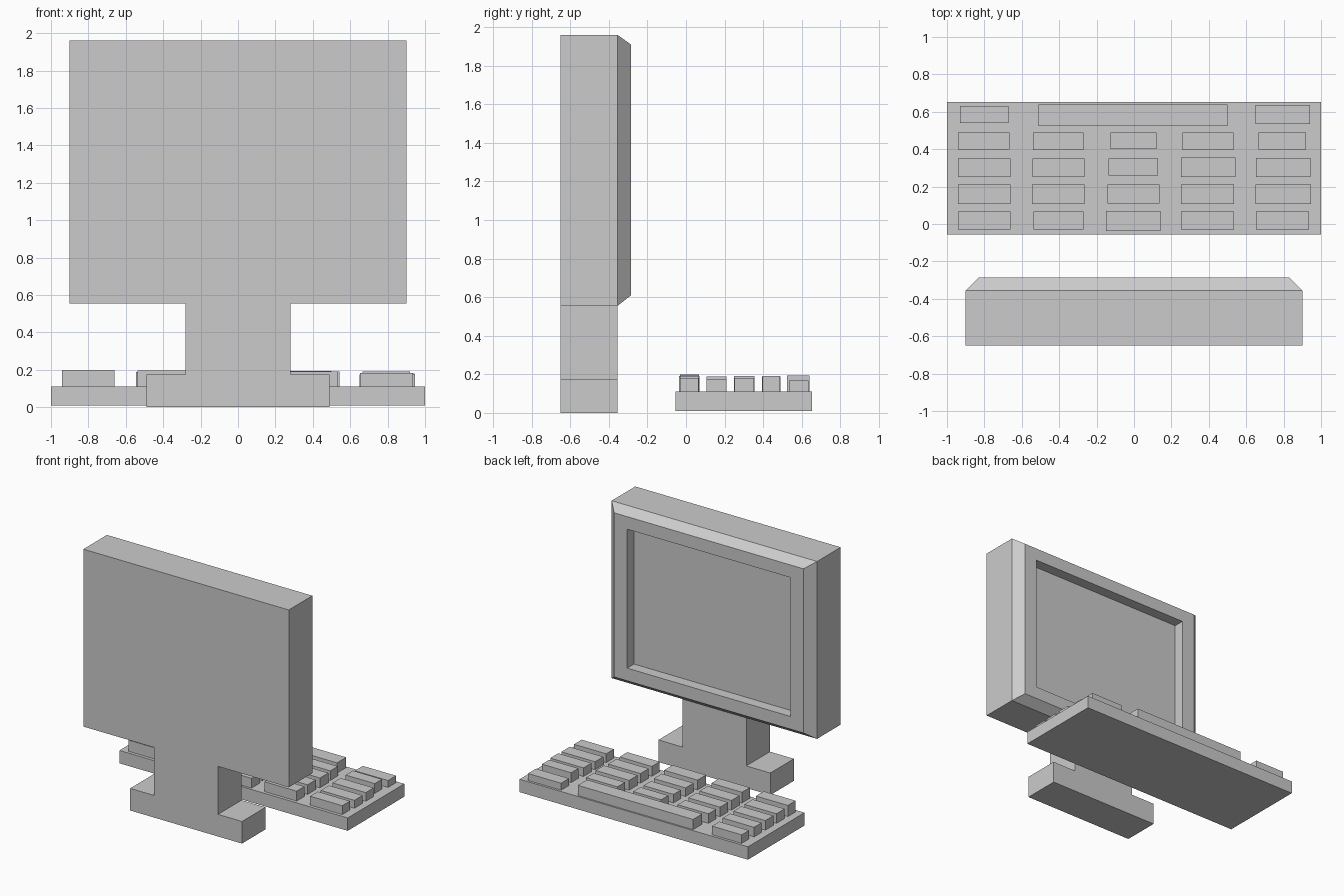
import bpy, bmesh

if "Cube" in bpy.data.objects:
    bpy.data.objects.remove(bpy.data.objects["Cube"])


def make_object(name, bm):
    bmesh.ops.recalc_face_normals(bm, faces=bm.faces)
    mesh = bpy.data.meshes.new(name)
    bm.to_mesh(mesh)
    bm.free()
    obj = bpy.data.objects.new(name, mesh)
    bpy.context.collection.objects.link(obj)
    return obj


def loft(name, loops):
    """Skin equal-length point loops and cap both ends."""
    bm = bmesh.new()
    rings = [[bm.verts.new(p) for p in loop] for loop in loops]
    for a, b in zip(rings, rings[1:]):
        n = len(a)
        for i in range(n):
            bm.faces.new((a[i], a[(i + 1) % n], b[(i + 1) % n], b[i]))
    bm.faces.new(rings[0])
    bm.faces.new(rings[-1])
    return make_object(name, bm)


def rect_xz(hx, z0, z1, y):
    return [(-hx, y, z0), (hx, y, z0), (hx, y, z1), (-hx, y, z1)]


def box(name, x0, x1, y0, y1, z0, z1):
    return loft(name, [[(x0, y0, z), (x1, y0, z), (x1, y1, z), (x0, y1, z)]
                       for z in (z0, z1)])


BACK, FRONT = -0.65, -0.355

# Monitor housing: box, chamfered bezel, recessed screen
loft("monitor", [
    rect_xz(0.90, 0.555, 1.96, BACK),
    rect_xz(0.90, 0.555, 1.96, FRONT),
    rect_xz(0.83, 0.61, 1.91, -0.285),
    rect_xz(0.715, 0.71, 1.81, -0.285),
    rect_xz(0.715, 0.71, 1.81, -0.37),
])

# Stand: neck and foot as one extruded profile
half = [(0.49, 0), (0.49, 0.175), (0.28, 0.175), (0.28, 0.555)]
profile = half + [(-x, z) for x, z in reversed(half)]
loft("monitor_stand", [[(x, y, z) for x, z in profile] for y in (BACK, FRONT)])

# Keyboard tray
box("keyboard_base", -1, 1, -0.055, 0.653, 0.01, 0.112)

# Keys: rows of (x start, x end, y start, y end, top)
rows = {
    "space_row": [(-.93, -.67, .54, .632, .18), (-.51, .50, .525, .64, .193),
                  (.65, .94, .535, .635, .167)],
    "letter_row_a": [(-.94, -.665, .397, .49, .188), (-.54, -.27, .395, .49, .188),
                     (-.125, .12, .40, .49, .188), (.258, .532, .395, .49, .188),
                     (.665, .92, .397, .488, .19)],
    "letter_row_b": [(-.94, -.66, .25, .35, .188), (-.543, -.265, .25, .35, .188),
                     (-.135, .127, .258, .35, .18), (.25, .543, .25, .355, .19),
                     (.652, .943, .252, .352, .18)],
    "letter_row_c": [(-.94, -.66, .107, .21, .188), (-.545, -.265, .107, .21, .188),
                     (-.143, .135, .11, .21, .18), (.252, .535, .107, .21, .188),
                     (.65, .945, .107, .21, .175)],
    "number_row": [(-.94, -.66, -.03, .068, .20), (-.538, -.27, -.03, .068, .197),
                   (-.15, .143, -.037, .07, .19), (.252, .535, -.03, .068, .19),
                   (.653, .935, -.03, .066, .182)],
}
for row, keys in rows.items():
    for i, (x0, x1, y0, y1, top) in enumerate(keys, 1):
        box(f"key_{row}_{i}", x0, x1, y0, y1, 0.112, top)
